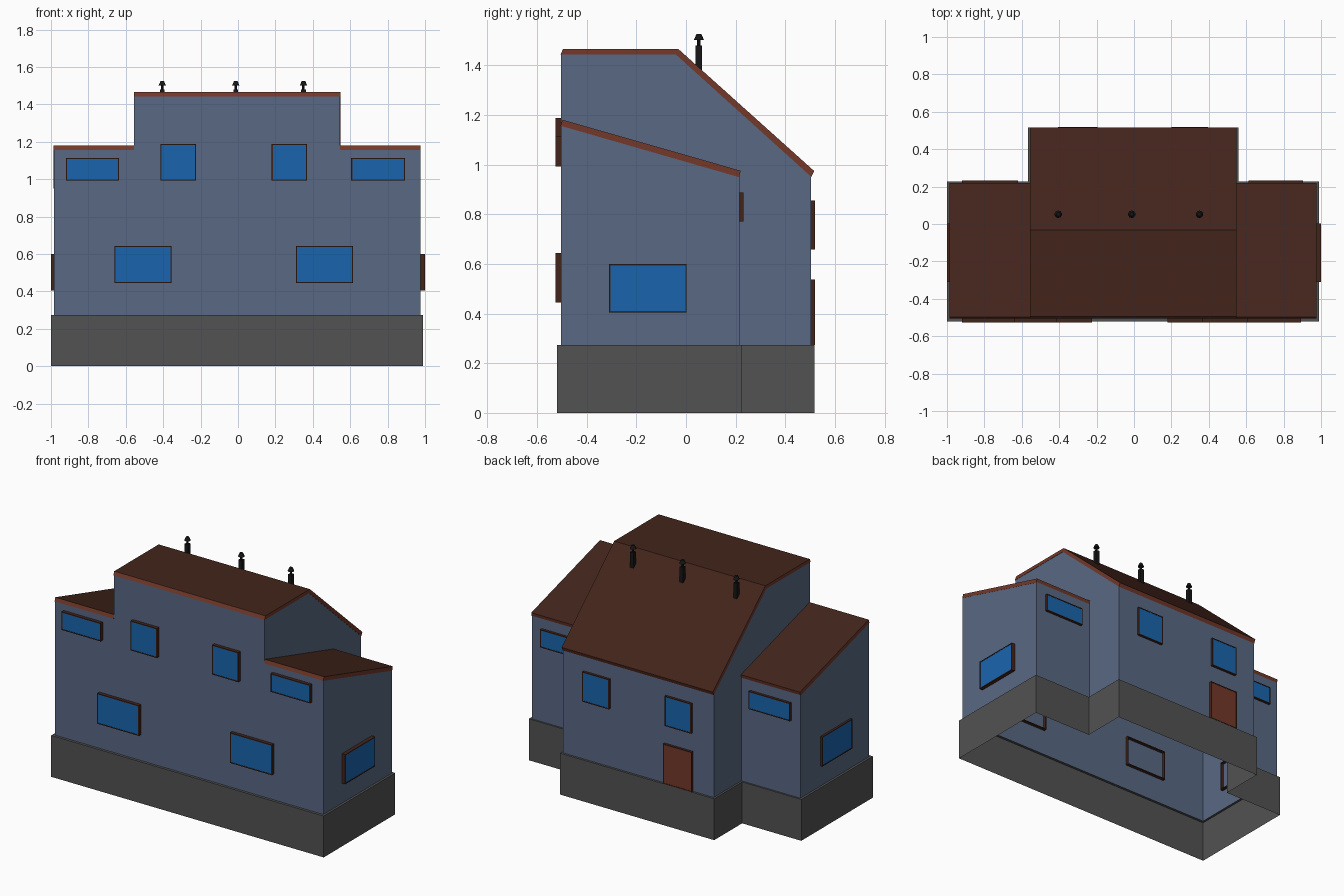
import bpy, bmesh
from mathutils import Matrix, Vector

if "Cube" in bpy.data.objects:
    bpy.data.objects.remove(bpy.data.objects["Cube"])


def material(name, rgb):
    m = bpy.data.materials.new(name)
    m.diffuse_color = (*rgb, 1)
    m.use_nodes = True
    m.node_tree.nodes["Principled BSDF"].inputs["Base Color"].default_value = m.diffuse_color
    return m


WALL = material("wall_blue_grey", (0.10, 0.14, 0.23))
STONE = material("base_grey", (0.085, 0.085, 0.085))
ROOF = material("roof_brown", (0.055, 0.018, 0.011))
TRIM = material("trim_red_brown", (0.17, 0.04, 0.022))
GLASS = material("glass_blue", (0.01, 0.13, 0.42))
BLACK = material("chimney_black", (0.008, 0.008, 0.008))


def finish(name, bm, *mats):
    bmesh.ops.remove_doubles(bm, verts=bm.verts, dist=1e-5)
    bmesh.ops.recalc_face_normals(bm, faces=bm.faces)
    me = bpy.data.meshes.new(name)
    bm.to_mesh(me)
    bm.free()
    for m in mats:
        me.materials.append(m)
    ob = bpy.data.objects.new(name, me)
    bpy.context.collection.objects.link(ob)
    return ob


def face(bm, pts):
    return bm.faces.new([bm.verts.new(p) for p in pts])


def add_box(bm, lo, hi):
    lo, hi = Vector(lo), Vector(hi)
    mat = Matrix.Translation((lo + hi) / 2) @ Matrix.Diagonal((*(hi - lo), 1))
    bmesh.ops.create_cube(bm, size=1, matrix=mat)


def footprint(x0, x1, cx0, cx1, front, wing, back):
    return [(x0, front), (x1, front), (x1, wing), (cx1, wing),
            (cx1, back), (cx0, back), (cx0, wing), (x0, wing)]


# Main dimensions
X0, X1, CX0, CX1 = -0.985, 0.975, -0.555, 0.545
FRONT, WING, BACK = -0.503, 0.215, 0.503
FLOOR, WING_F, WING_B = 0.273, 1.16, 0.955
TOP, EAVE, RIDGE_Y = 1.447, 0.955, -0.038

# Base skirt, open below, with a narrow ledge up to the walls
bm = bmesh.new()
outer = footprint(-1.0, 0.99, -0.568, 0.558, -0.52, 0.226, 0.517)
inner = footprint(X0, X1, CX0, CX1, FRONT, WING, BACK)
for i in range(8):
    a, b, c, d = outer[i], outer[(i + 1) % 8], inner[(i + 1) % 8], inner[i]
    face(bm, [(*a, 0), (*b, 0), (*b, FLOOR), (*a, FLOOR)])
    face(bm, [(*a, FLOOR), (*b, FLOOR), (*c, FLOOR), (*d, FLOOR)])
finish("base", bm, STONE)

# Wall shell
bm = bmesh.new()
face(bm, [(x, FRONT, z) for x, z in (
    (X0, FLOOR), (X1, FLOOR), (X1, WING_F), (CX1, WING_F), (CX1, TOP),
    (CX0, TOP), (CX0, WING_F), (X0, WING_F))])
face(bm, [(CX0, BACK, FLOOR), (CX1, BACK, FLOOR), (CX1, BACK, EAVE), (CX0, BACK, EAVE)])
for xo, xc in ((X0, CX0), (X1, CX1)):
    face(bm, [(xo, WING, FLOOR), (xc, WING, FLOOR), (xc, WING, WING_B), (xo, WING, WING_B)])
    face(bm, [(xo, FRONT, FLOOR), (xo, WING, FLOOR), (xo, WING, WING_B), (xo, FRONT, WING_F)])
    face(bm, [(xc, y, z) for y, z in (
        (FRONT, WING_F), (FRONT, TOP), (RIDGE_Y, TOP), (BACK, EAVE),
        (BACK, FLOOR), (WING, FLOOR), (WING, WING_B))])
finish("walls", bm, WALL)


# Roof slabs: a (y, z) profile extruded along x, dark on top, red-brown edges
def roof(name, x0, x1, top, bottom):
    bm = bmesh.new()
    prof = top + bottom[::-1]
    n = len(prof)
    for x in (x0, x1):
        face(bm, [(x, *p) for p in prof]).material_index = 1
    for i in range(n):
        p, q = prof[i], prof[(i + 1) % n]
        f = face(bm, [(x0, *p), (x1, *p), (x1, *q), (x0, *q)])
        f.material_index = 0 if i < len(top) - 1 else 1
    finish(name, bm, ROOF, TRIM)


roof("main_roof", CX0 - 0.002, CX1 + 0.002,
     [(-0.495, 1.466), (-0.032, 1.466), (0.516, 0.974)],
     [(-0.505, 1.443), (-0.041, 1.443), (0.505, 0.95)])
for name, x0, x1 in (("left", X0 - 0.001, CX0), ("right", CX1, X1 + 0.001)):
    roof(name + "_wing_roof", x0, x1, [(-0.497, 1.18), (0.22, 0.975)],
         [(-0.505, 1.156), (0.214, 0.949)])


# Windows and door: a thin frame tube through the wall with a pane at its front
def opening(name, axis, sign, wall, u0, u1, z0, z1, pane=GLASS, out=0.023, deep=0.02):
    def P(u, d, z):
        s = wall + sign * d
        return (u, s, z) if axis == "y" else (s, u, z)
    t = 0.006
    big = [(u0, z0), (u1, z0), (u1, z1), (u0, z1)]
    small = [(u0 + t, z0 + t), (u1 - t, z0 + t), (u1 - t, z1 - t), (u0 + t, z1 - t)]
    bm = bmesh.new()
    rings = [(big, -deep), (big, out), (small, out), (small, -deep)]
    for r in range(4):
        (ra, da), (rb, db) = rings[r], rings[(r + 1) % 4]
        for i in range(4):
            j = (i + 1) % 4
            face(bm, [P(ra[i][0], da, ra[i][1]), P(ra[j][0], da, ra[j][1]),
                      P(rb[j][0], db, rb[j][1]), P(rb[i][0], db, rb[i][1])])
    finish(name + "_frame", bm, ROOF)
    bm = bmesh.new()
    f = face(bm, [P(u, out - 0.002, z) for u, z in small])
    f.normal_update()
    if f.normal.dot(Vector(P(0, 1, 0)) - Vector(P(0, 0, 0))) < 0:
        f.normal_flip()
    me = bpy.data.meshes.new(name + "_pane")
    bm.to_mesh(me)
    bm.free()
    me.materials.append(pane)
    bpy.context.collection.objects.link(bpy.data.objects.new(name + "_pane", me))


FRONT_WINDOWS = [(-0.415, -0.225, 0.993, 1.188), (0.18, 0.37, 0.993, 1.188),
                 (-0.92, -0.635, 0.993, 1.113), (0.605, 0.893, 0.993, 1.113),
                 (-0.66, -0.355, 0.444, 0.644), (0.31, 0.615, 0.444, 0.644)]
for i, w in enumerate(FRONT_WINDOWS):
    opening(f"front_window_{i + 1}", "y", -1, FRONT, *w)
for i, (a, b) in enumerate(((-0.40, -0.205), (0.20, 0.395))):
    opening(f"back_window_{i + 1}", "y", 1, BACK, a, b, 0.658, 0.855, out=0.016)
for i, (a, b) in enumerate(((-0.92, -0.62), (0.613, 0.903))):
    opening(f"wing_back_window_{i + 1}", "y", 1, WING, a, b, 0.77, 0.888, out=0.017)
opening("left_window", "x", -1, X0, -0.31, 0.003, 0.405, 0.60, out=0.014)
opening("right_window", "x", 1, X1, -0.31, 0.003, 0.405, 0.60, out=0.025)
opening("back_door", "y", 1, BACK, -0.405, -0.195, FLOOR, 0.537, pane=TRIM, out=0.016)

# Chimneys: square post, thin neck and tapered cap
for i, x in enumerate((-0.405, -0.012, 0.35)):
    y, h = 0.052, 0.013
    bm = bmesh.new()
    add_box(bm, (x - h, y - h, 1.345), (x + h, y + h, 1.48))
    for z0, z1, r0, r1 in ((1.48, 1.502, 0.007, 0.007), (1.502, 1.525, 0.02, 0.01)):
        bmesh.ops.create_cone(bm, cap_ends=True, segments=10, radius1=r0, radius2=r1,
                              depth=z1 - z0, matrix=Matrix.Translation((x, y, (z0 + z1) / 2)))
    finish(f"chimney_{i + 1}", bm, BLACK)
